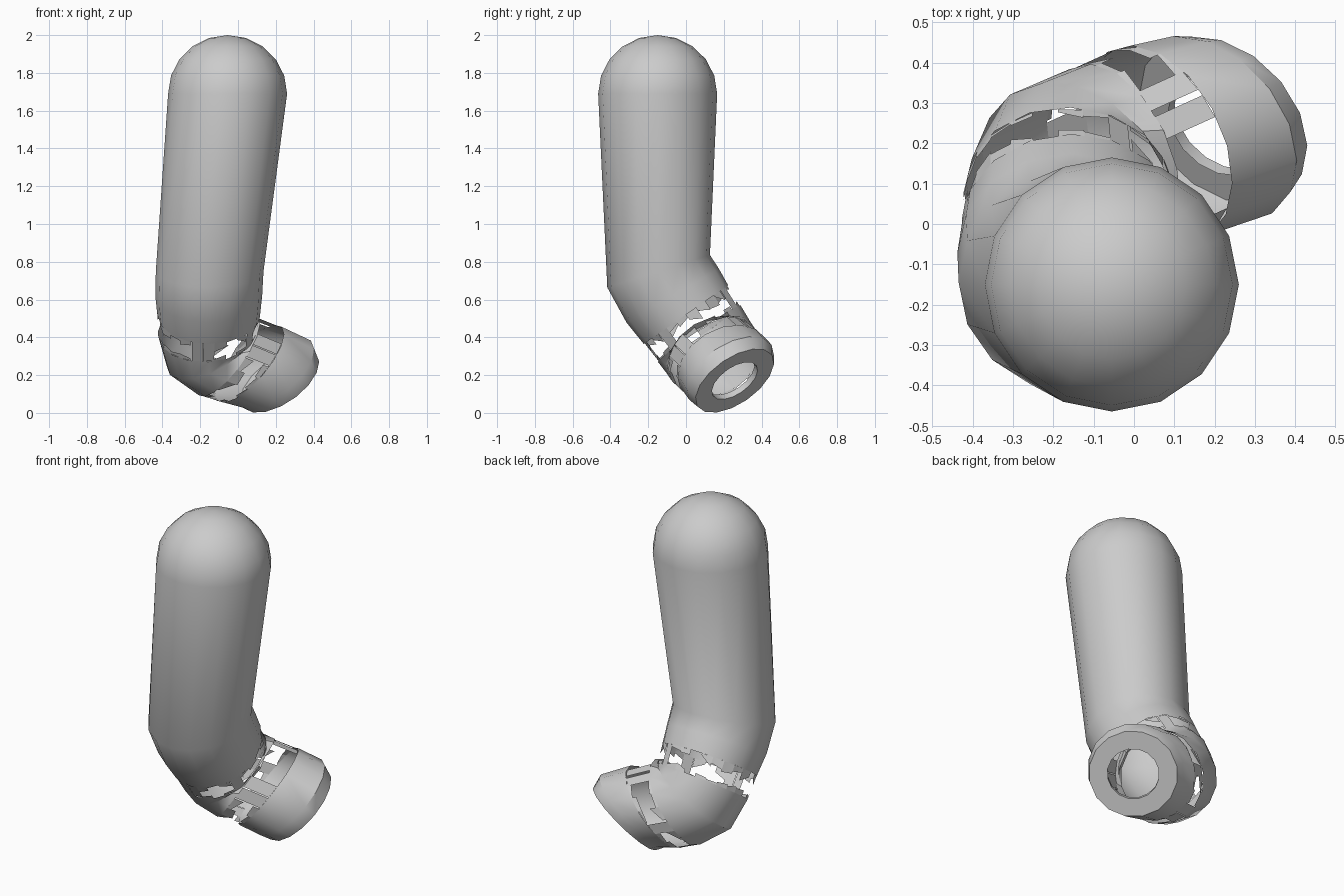
import bpy, bmesh, math, random
from mathutils import Vector

if "Cube" in bpy.data.objects:
    bpy.data.objects.remove(bpy.data.objects["Cube"])

random.seed(7)
N = 16

# Ring stations along the bent tube: centre, axis direction, radius
DOME_C, DOME_R = Vector((-.055, -.15, 1.69)), .315
dome = [((DOME_C.x, DOME_C.y, DOME_C.z + .31 * math.sin(a)), (0, 0, -1), DOME_R * math.cos(a))
        for a in [math.radians(d) for d in (72, 54, 36, 18)]]
upper = [(tuple(DOME_C), (0, 0, -1), DOME_R),
         ((-.15, -.145, .75), (0, .3, -.95), .285),
         ((-.155, -.07, .62), (0, .5, -.86), .283),
         ((-.155, 0, .52), (0, .57, -.82), .272)]
elbow = [((-.158, .07, .42), (.06, .56, -.82), .265),
         ((-.145, .12, .345), (.45, .47, -.76), .26),
         ((-.05, .15, .30), (.75, .3, -.55), .26)]
tip = [((.06, .2, .26), (.7, .35, -.6), .26),
       ((.185, .235, .215), (.55, .47, -.69), .262),
       ((.222, .258, .17), (.5, .5, -.71), .24),
       ((.222, .258, .17), (.5, .5, -.71), .14),
       ((.205, .241, .194), (.5, .5, -.71), .14)]


def make_rings(stations):
    """Transport a frame along the stations so the columns do not twist."""
    rings, u, prev = [], Vector((1, 0, 0)), Vector((0, 0, -1))
    for c, n, r in stations:
        n = Vector(n).normalized()
        u = prev.rotation_difference(n) @ u
        v = n.cross(u)
        prev = n
        rings.append([Vector(c) + r * (u * math.cos(2 * math.pi * i / N) +
                                       v * math.sin(2 * math.pi * i / N)) for i in range(N)])
    return rings


def finish(name, bm):
    bmesh.ops.recalc_face_normals(bm, faces=bm.faces[:])
    me = bpy.data.meshes.new(name)
    bm.to_mesh(me)
    bm.free()
    ob = bpy.data.objects.new(name, me)
    bpy.context.collection.objects.link(ob)
    bpy.ops.object.select_all(action='DESELECT')
    ob.select_set(True)
    bpy.context.view_layer.objects.active = ob
    bpy.ops.object.shade_smooth_by_angle(angle=math.radians(35))


def loft(name, rings, pole=None):
    bm = bmesh.new()
    vs = [[bm.verts.new(p) for p in ring] for ring in rings]
    for a, b in zip(vs, vs[1:]):
        for i in range(N):
            j = (i + 1) % N
            bm.faces.new((a[i], a[j], b[j], b[i]))
    if pole:
        top = bm.verts.new(pole)
        for i in range(N):
            bm.faces.new((top, vs[0][i], vs[0][(i + 1) % N]))
    finish(name, bm)


def torn_band(name, ring_a, ring_b, pieces):
    """Ragged teeth from both edges, with a few strips bridging the gap."""
    def on_ring(ring, s):
        s %= N
        i = int(s)
        return ring[i].lerp(ring[(i + 1) % N], s - i)

    def pt(s, t):
        return on_ring(ring_a, s).lerp(on_ring(ring_b, s), t)

    bm = bmesh.new()

    def quad(s0, s1, a0, a1, b0, b1):
        bm.faces.new([bm.verts.new(pt(*q)) for q in ((s0, a0), (s1, a1), (s1, b1), (s0, b0))])

    w = N / pieces
    for k in range(pieces):
        s0, s1 = k * w, (k + 1) * w
        kind = random.random()
        if kind < .3:
            quad(s0, s1 - random.uniform(0, .4) * w, 0, 0, 1, 1)
        elif kind < .85:
            quad(s0, s1, 0, 0, random.uniform(.1, .55), random.uniform(.05, .5))
            quad(s0, s1, random.uniform(.75, .95), random.uniform(.7, .95), 1, 1)
    finish(name, bm)


rings = make_rings(dome + upper + elbow + tip)
nd = len(dome) + len(upper)
ne = nd + len(elbow)

# Upper shell with domed end, bent elbow shell, open tip with flat rim
loft("upper_shell", rings[:nd], (DOME_C.x, DOME_C.y, 2.0))
loft("elbow_shell", rings[nd:ne])
loft("open_tip", rings[ne:])

# Torn strips across the two breaks
torn_band("upper_tear", rings[nd - 1], rings[nd], 26)
torn_band("lower_tear", rings[ne - 1], rings[ne], 20)
